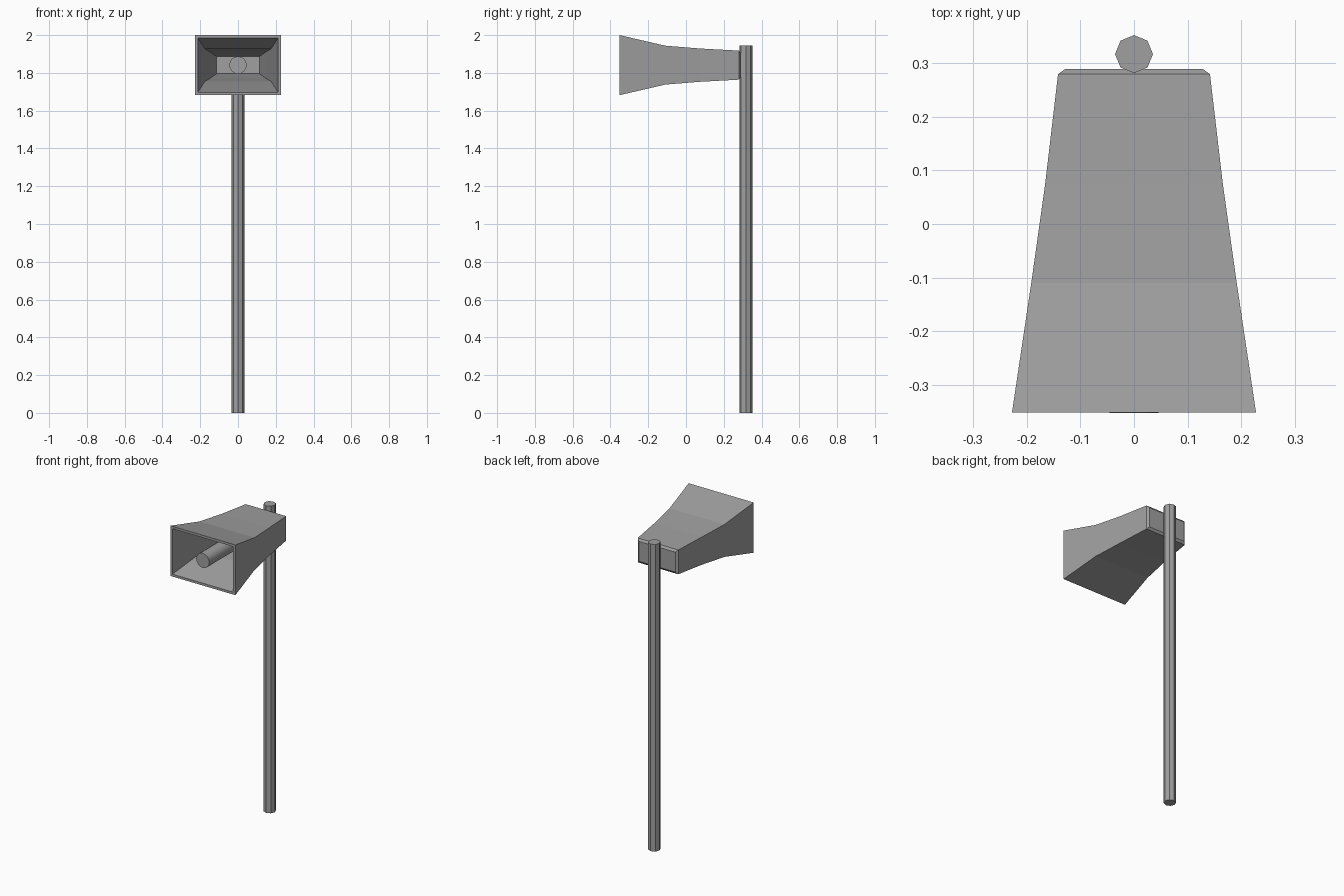
import bpy, bmesh, math
from mathutils import Matrix

cube = bpy.data.objects.get("Cube")
if cube:
    bpy.data.objects.remove(cube, do_unlink=True)

# One grey metal for everything
grey = bpy.data.materials.new("grey_metal")
grey.use_nodes = True
GREY = (0.35, 0.35, 0.35, 1)
grey.diffuse_color = GREY
grey.node_tree.nodes["Principled BSDF"].inputs["Base Color"].default_value = GREY


def finish(name, bm):
    bmesh.ops.recalc_face_normals(bm, faces=bm.faces)
    mesh = bpy.data.meshes.new(name)
    bm.to_mesh(mesh)
    bm.free()
    mesh.materials.append(grey)
    obj = bpy.data.objects.new(name, mesh)
    bpy.context.collection.objects.link(obj)
    return obj


def rod(name, radius, length, sides, matrix):
    bm = bmesh.new()
    bmesh.ops.create_cone(bm, cap_ends=True, segments=sides, radius1=radius,
                          radius2=radius, depth=length, matrix=matrix)
    return finish(name, bm)


AXIS_Z = 1.841
FRONT = -0.352

# Octagonal pole
POLE_H = 1.945
rod("pole", 0.0355, POLE_H, 8, Matrix.Translation((0, 0.3175, POLE_H / 2)))

# Horn shell: rectangular sections (y, half width, half height),
# running from the chamfered back, out to the rim and back down the inside
outer = [(0.29, 0.128, 0.063), (0.28, 0.142, 0.077), (0.075, 0.166, 0.088),
         (-0.11, 0.192, 0.103), (FRONT, 0.228, 0.159)]
inner = [(FRONT, 0.213, 0.144), (-0.11, 0.175, 0.086),
         (0.075, 0.148, 0.070), (0.26, 0.113, 0.045)]
bm = bmesh.new()
rings = [[bm.verts.new((sx * w, y, AXIS_Z + sz * h))
          for sx, sz in ((-1, -1), (1, -1), (1, 1), (-1, 1))]
         for y, w, h in outer + inner]
for a, b in zip(rings, rings[1:]):
    for i in range(4):
        j = (i + 1) % 4
        bm.faces.new((a[i], a[j], b[j], b[i]))
bm.faces.new(rings[0])
bm.faces.new(rings[-1])
finish("horn_shell", bm)

# Round driver tube along the horn axis, its end level with the rim
back = 0.265
tube = rod("driver_tube", 0.046, back - FRONT, 16,
           Matrix.Translation((0, (back + FRONT) / 2 - 0.001, AXIS_Z))
           @ Matrix.Rotation(math.pi / 2, 4, "X"))
bpy.ops.object.select_all(action="DESELECT")
tube.select_set(True)
bpy.context.view_layer.objects.active = tube
bpy.ops.object.shade_smooth_by_angle(angle=math.radians(30))
